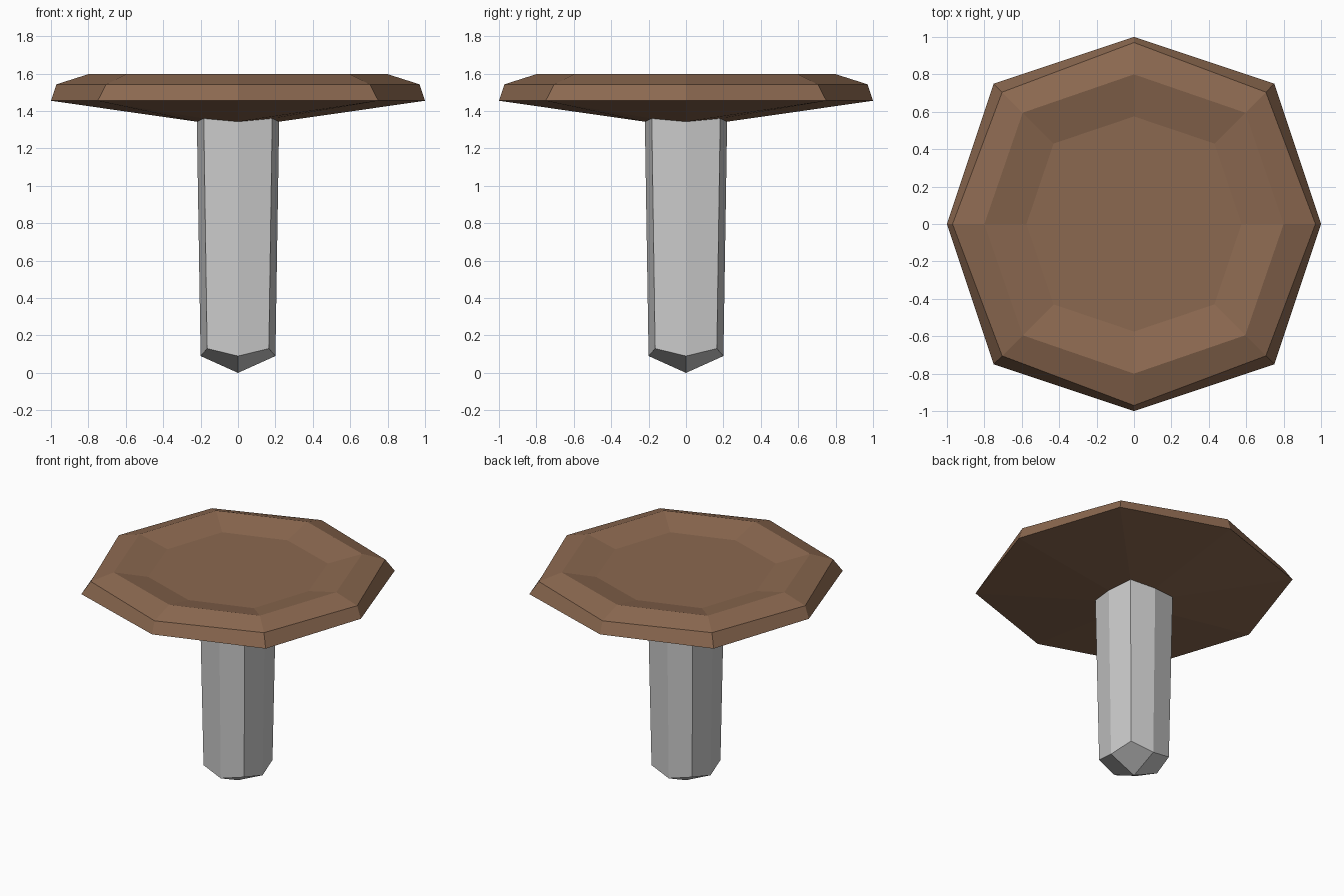
import bpy
import bmesh

if "Cube" in bpy.data.objects:
    bpy.data.objects.remove(bpy.data.objects["Cube"])


def octagon(axis, diag, z_axis, z_diag=None):
    """Eight points: corners on the axes at `axis`, on the diagonals at (diag, diag)."""
    zd = z_axis if z_diag is None else z_diag
    a, d, z = axis, diag, z_axis
    return [(a, 0, z), (d, d, zd), (0, a, z), (-d, d, zd),
            (-a, 0, z), (-d, -d, zd), (0, -a, z), (d, -d, zd)]


def build(name, profile, start_tip=None, end_tip=None, colour=None):
    """Loft octagon rings from the underside outwards and up; tips close ends with four quads."""
    bm = bmesh.new()
    rings = [[bm.verts.new(p) for p in octagon(*r)] for r in profile]
    for lo, hi in zip(rings, rings[1:]):
        for i in range(8):
            j = (i + 1) % 8
            bm.faces.new((lo[i], lo[j], hi[j], hi[i]))
    for ring, tip, flip in ((rings[0], start_tip, True), (rings[-1], end_tip, False)):
        if tip is None:
            continue
        centre = bm.verts.new((0, 0, tip))
        for i in range(0, 8, 2):
            quad = [centre, ring[i], ring[i + 1], ring[(i + 2) % 8]]
            bm.faces.new(quad[::-1] if flip else quad)
    mesh = bpy.data.meshes.new(name)
    bm.to_mesh(mesh)
    bm.free()
    obj = bpy.data.objects.new(name, mesh)
    bpy.context.collection.objects.link(obj)
    if colour:
        mat = bpy.data.materials.new(name + "_brown")
        mat.diffuse_color = colour
        mat.use_nodes = True
        mat.node_tree.nodes["Principled BSDF"].inputs["Base Color"].default_value = mat.diffuse_color
        mesh.materials.append(mat)
    return obj


# Stem: slightly flared octagonal column with a blunt pointed foot
build("stem", [(0.20, 0.165, 0.09, 0.13), (0.22, 0.183, 1.343, 1.36)], start_tip=0.0)

# Cap: shallow cone underside, bevelled rim and dished top
build("cap", [
    (0.22, 0.183, 1.343, 1.36),
    (1.00, 0.75, 1.455),
    (0.97, 0.705, 1.543),
    (0.80, 0.595, 1.597),
    (0.575, 0.43, 1.545),
], end_tip=1.545, colour=(0.26, 0.14, 0.08, 1))
